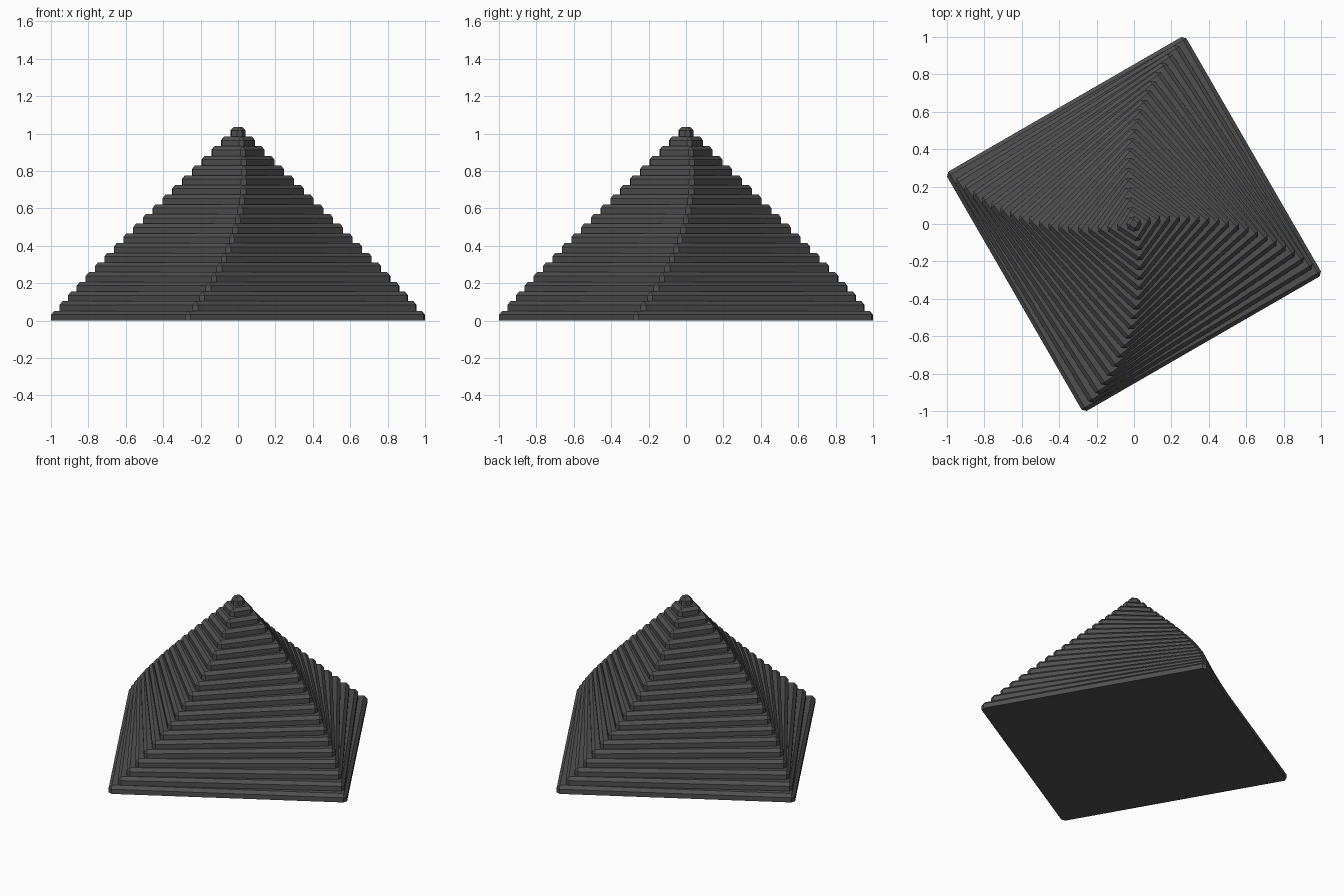
import bpy, bmesh, math

if "Cube" in bpy.data.objects:
    bpy.data.objects.remove(bpy.data.objects["Cube"])

LAYERS = 20
BASE_HALF = 0.739      # half side of the lowest slab
STEP = 0.0518          # slab thickness
CUT = 0.02             # chamfer on corners and top edges
START, TWIST = 30.0, 1.5   # rotation of the lowest slab, extra turn per slab

mat = bpy.data.materials.new("dark_grey")
mat.diffuse_color = (0.08, 0.08, 0.08, 1)
mat.use_nodes = True
mat.node_tree.nodes["Principled BSDF"].inputs["Base Color"].default_value = mat.diffuse_color


def octagon(half, flat):
    """Square outline with cut corners."""
    pts = []
    for k in range(4):
        a = k * math.pi / 2
        for x, y in ((half, -flat), (half, flat)):
            pts.append((x * math.cos(a) - y * math.sin(a),
                        x * math.sin(a) + y * math.cos(a)))
    return pts


def slab(name, half, z, angle):
    """Square slab with chamfered corners and chamfered top edge."""
    flat = half - CUT
    sections = [(octagon(half, flat), 0.0),
                (octagon(half, flat), STEP - CUT),
                (octagon(flat, flat - 0.0005), STEP)]
    bm = bmesh.new()
    rings = [[bm.verts.new((x, y, h)) for x, y in pts] for pts, h in sections]
    for lo, hi in zip(rings, rings[1:]):
        for i in range(8):
            j = (i + 1) % 8
            bm.faces.new((lo[i], lo[j], hi[j], hi[i]))
    bm.faces.new(rings[0][::-1])
    bm.faces.new(rings[-1])
    mesh = bpy.data.meshes.new(name)
    bm.to_mesh(mesh)
    bm.free()
    mesh.materials.append(mat)
    ob = bpy.data.objects.new(name, mesh)
    ob.location.z = z
    ob.rotation_euler.z = math.radians(angle)
    bpy.context.collection.objects.link(ob)


# Stack of shrinking, gradually turning slabs
for i in range(LAYERS):
    slab(f"pyramid_slab_{i + 1:02d}", BASE_HALF * (1 - i / LAYERS),
         i * STEP, START + TWIST * i)
